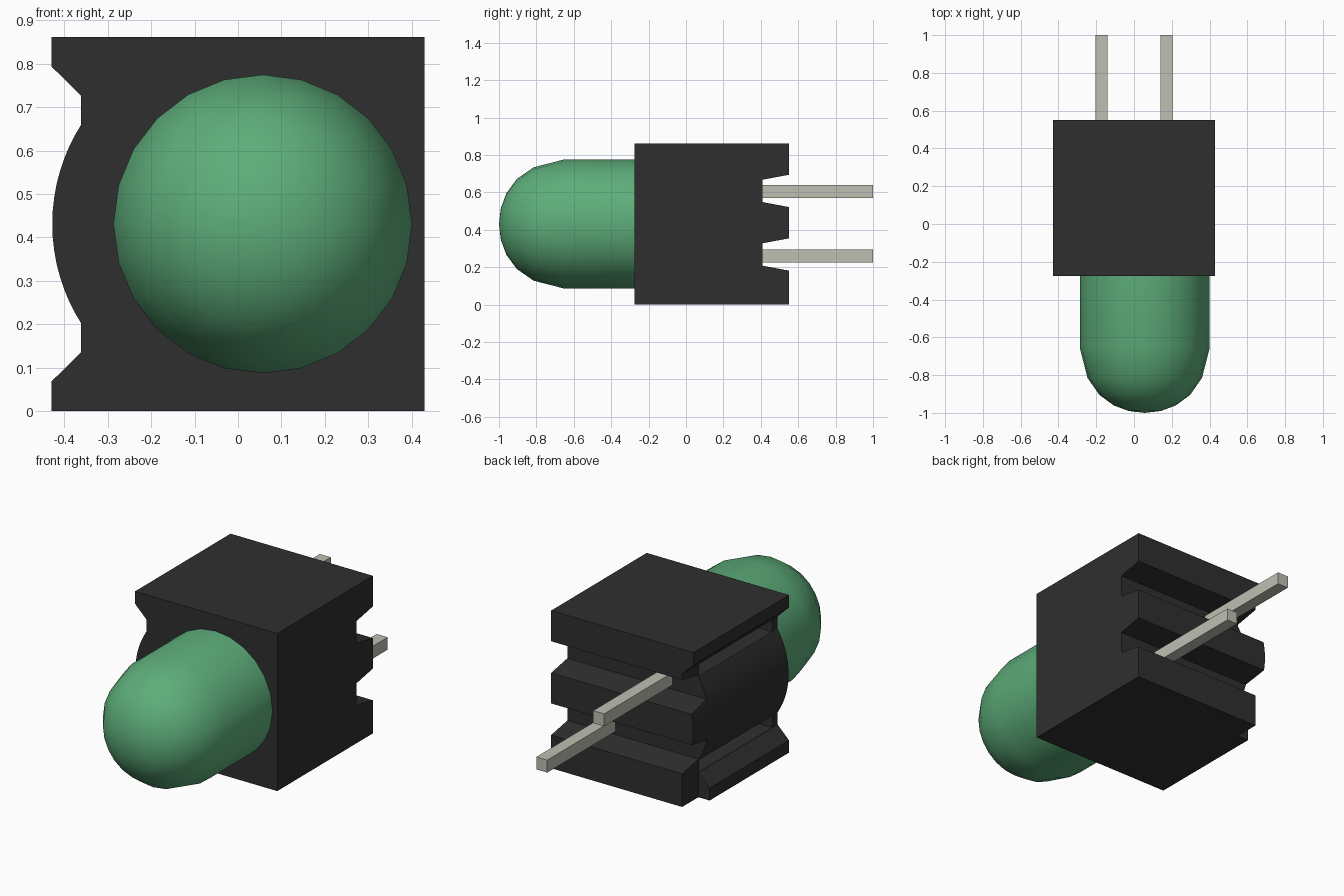
import bpy, bmesh, math

cube = bpy.data.objects.get("Cube")
if cube:
    bpy.data.objects.remove(cube, do_unlink=True)


def material(name, rgb):
    m = bpy.data.materials.new(name)
    m.use_nodes = True
    m.diffuse_color = (*rgb, 1)
    bsdf = next(n for n in m.node_tree.nodes if n.type == "BSDF_PRINCIPLED")
    bsdf.inputs["Base Color"].default_value = (*rgb, 1)
    return m


BLACK = material("black plastic", (0.028, 0.028, 0.029))
GREEN = material("green lens", (0.11, 0.42, 0.195))
METAL = material("pin metal", (0.52, 0.52, 0.45))


def prism(name, profile, offset, mat):
    """Extrude a closed 3D outline along an offset vector."""
    bm = bmesh.new()
    face = bm.faces.new([bm.verts.new(p) for p in profile])
    ext = bmesh.ops.extrude_face_region(bm, geom=[face])
    moved = [g for g in ext["geom"] if isinstance(g, bmesh.types.BMVert)]
    bmesh.ops.translate(bm, verts=moved, vec=offset)
    bmesh.ops.recalc_face_normals(bm, faces=bm.faces)
    return finish(name, bm, mat)


def finish(name, bm, mat):
    mesh = bpy.data.meshes.new(name)
    bm.to_mesh(mesh)
    bm.free()
    mesh.materials.append(mat)
    ob = bpy.data.objects.new(name, mesh)
    bpy.context.collection.objects.link(ob)
    return ob


def box(name, x0, x1, y0, y1, z0, z1, mat):
    outline = [(x0, y0, z0), (x1, y0, z0), (x1, y0, z1), (x0, y0, z1)]
    return prism(name, outline, (0, y1 - y0, 0), mat)


def activate(ob):
    bpy.ops.object.select_all(action="DESELECT")
    ob.select_set(True)
    bpy.context.view_layer.objects.active = ob


def cut(ob, cutter):
    cutter.hide_render = True
    mod = ob.modifiers.new("cut", "BOOLEAN")
    mod.operation = "DIFFERENCE"
    mod.solver = "EXACT"
    mod.object = cutter
    activate(ob)
    bpy.ops.object.modifier_apply(modifier=mod.name)
    bpy.data.objects.remove(cutter, do_unlink=True)


FRONT, BACK, FLOOR = -0.275, 0.55, 0.41
SIDE, INNER, TOP = 0.43, -0.362, 0.862
MID = TOP / 2

# Housing: block whose one side has two grooves and a bowed panel
half_h, bulge = 0.228, 0.066
radius = (half_h ** 2 + bulge ** 2) / (2 * bulge)
span = math.asin(half_h / radius)
arc = []
for i in range(17):
    a = span - 2 * span * i / 16
    arc.append((INNER - bulge + radius - radius * math.cos(a), MID + radius * math.sin(a)))
lip = [(-SIDE, TOP), (-SIDE, TOP - 0.068), (INNER, TOP - 0.135)]
outline = [(SIDE, TOP)] + lip + arc + [(x, TOP - z) for x, z in reversed(lip)] + [(SIDE, 0)]
housing = prism("housing", [(x, FRONT, z) for x, z in outline], (0, BACK - FRONT, 0), BLACK)

# Flared notches across the back
for z in (0.268, 0.608):
    notch = [(-1, FLOOR, z - 0.06), (-1, FLOOR, z + 0.06),
             (-1, BACK + 0.1, z + 0.105), (-1, BACK + 0.1, z - 0.105)]
    cut(housing, prism("notch_cutter", notch, (2, 0, 0), BLACK))

# Trimmed lower back corner
cut(housing, box("corner_cutter", -1, INNER, FLOOR, 1, -0.1, 0.2, BLACK))

# Window slots in the grooves, showing the core
for z in (MID - 0.262, MID + 0.262):
    cut(housing, box("slot_cutter", -0.5, -0.13, -0.23, FLOOR - 0.005, z - 0.033, z + 0.033, BLACK))
activate(housing)
bpy.ops.object.shade_smooth_by_angle(angle=math.radians(25))


def lathe(name, cx, rings, sides=24):
    """Revolve (radius, y) rings around a horizontal axis; radius zero is a tip."""
    bm = bmesh.new()
    loops = []
    for r, y in rings:
        n = sides if r else 1
        loops.append([bm.verts.new((cx + r * math.cos(math.tau * i / n), y,
                                    MID + r * math.sin(math.tau * i / n))) for i in range(n)])
    for a, b in zip(loops, loops[1:]):
        for i in range(sides):
            j = (i + 1) % sides
            if len(b) == 1:
                bm.faces.new((a[i], a[j], b[0]))
            else:
                bm.faces.new((a[i], a[j], b[j], b[i]))
    bm.faces.new(loops[0])
    if len(loops[-1]) > 1:
        bm.faces.new(loops[-1])
    bmesh.ops.recalc_face_normals(bm, faces=bm.faces)
    ob = finish(name, bm, GREEN)
    activate(ob)
    bpy.ops.object.shade_smooth_by_angle(angle=math.radians(30))
    return ob


# Domed lens and the wider core inside the housing
lathe("lens", 0.057, [(0.344, -0.24), (0.344, -0.655), (0.303, -0.815), (0.24, -0.905),
                      (0.165, -0.96), (0.085, -0.99), (0, -1)])
lathe("lens_core", 0.05, [(0.365, -0.23), (0.365, FLOOR - 0.01)])

# Two staggered contact pins
for name, x, z in (("upper_pin", -0.172, 0.605), ("lower_pin", 0.172, 0.26)):
    box(name, x - 0.033, x + 0.033, FLOOR - 0.05, 1, z - 0.034, z + 0.034, METAL)
